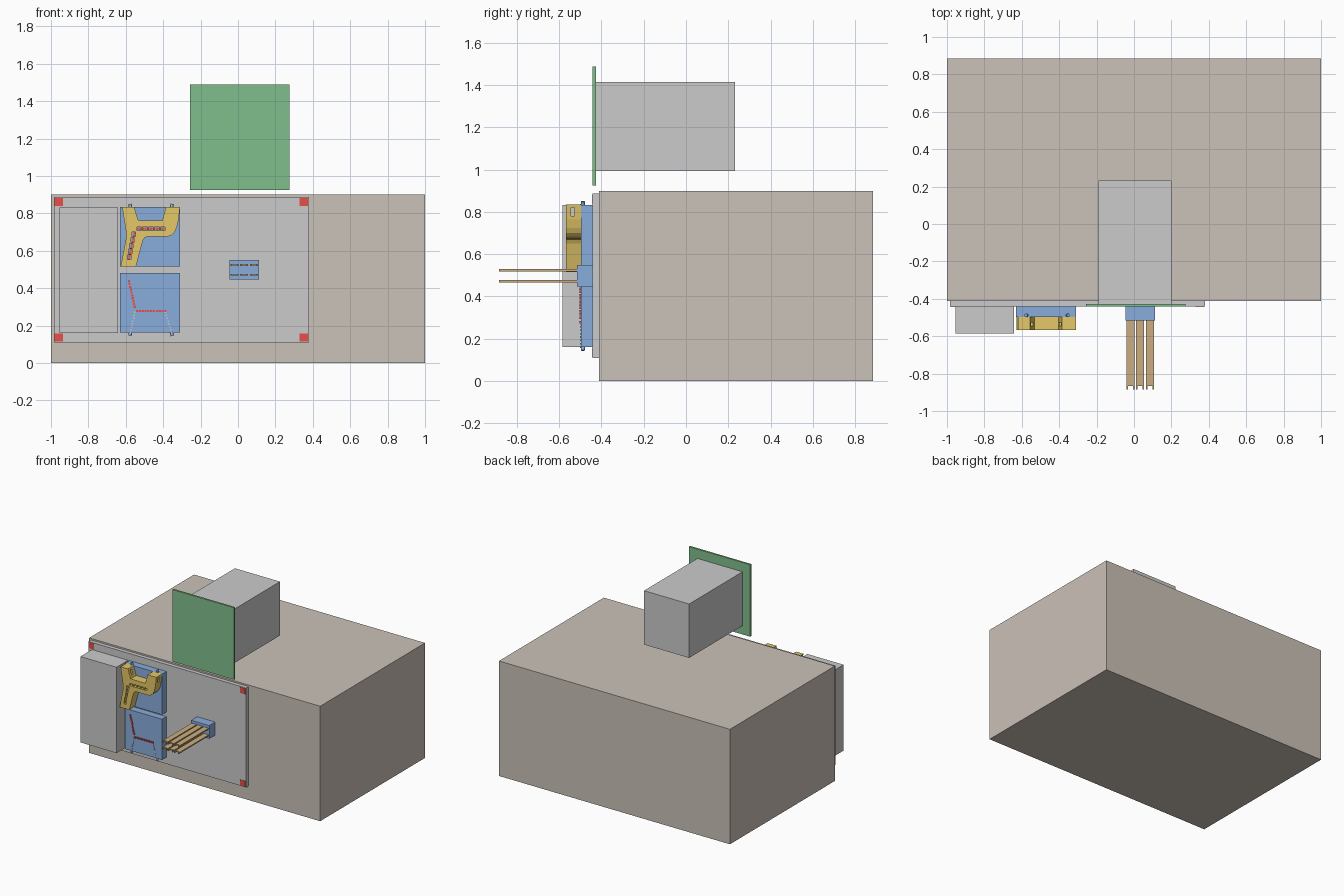
import bpy, bmesh
from mathutils import Vector

if "Cube" in bpy.data.objects:
    bpy.data.objects.remove(bpy.data.objects["Cube"])


def material(name, rgb):
    m = bpy.data.materials.new(name)
    m.diffuse_color = (*rgb, 1)
    m.use_nodes = True
    m.node_tree.nodes["Principled BSDF"].inputs["Base Color"].default_value = m.diffuse_color
    return m


BEIGE = material("beige", (0.60, 0.54, 0.48))
BLUE = material("blue", (0.25, 0.42, 0.72))
YELLOW = material("yellow", (0.78, 0.58, 0.14))
RED = material("red", (0.80, 0.08, 0.07))
GREEN = material("green", (0.22, 0.52, 0.27))
TAN = material("tan", (0.60, 0.42, 0.22))
WHITE = material("white", (0.8, 0.8, 0.8))


def finish(name, bm, mat=None):
    bmesh.ops.recalc_face_normals(bm, faces=bm.faces)
    me = bpy.data.meshes.new(name)
    bm.to_mesh(me)
    bm.free()
    ob = bpy.data.objects.new(name, me)
    bpy.context.collection.objects.link(ob)
    if mat:
        me.materials.append(mat)
    return ob


def add_box(bm, x, y, z):
    vs = bmesh.ops.create_cube(bm, size=1)["verts"]
    for v in vs:
        v.co = Vector([(r[0] + r[1]) / 2 + c * (r[1] - r[0]) for r, c in zip((x, y, z), v.co)])


def boxes(name, items, mat=None):
    bm = bmesh.new()
    for it in items:
        add_box(bm, *it)
    return finish(name, bm, mat)


def points(a, b, n):
    a, b = Vector(a), Vector(b)
    return [a.lerp(b, i / (n - 1)) for i in range(n)]


def cubes_at(name, pts, r, y, mat):
    return boxes(name, [((p.x - r, p.x + r), y, (p.y - r, p.y + r)) for p in pts], mat)


# Main body, front board and its corner pads
boxes("body", [((-1, 1), (-0.412, 0.885), (0, 0.9))], BEIGE)
boxes("front_board", [((-0.985, 0.38), (-0.442, -0.412), (0.11, 0.888))])
boxes("corner_pads", [((x, x + 0.044), (-0.445, -0.44), (z, z + 0.044))
                      for x in (-0.98, 0.33) for z in (0.114, 0.838)], RED)
boxes("side_box", [((-0.955, -0.642), (-0.585, -0.442), (0.16, 0.832))])

# Green plate with the housing behind it
boxes("upper_plate", [((-0.257, 0.275), (-0.442, -0.427), (0.925, 1.488))], GREEN)
boxes("upper_housing", [((-0.19, 0.2), (-0.427, 0.233), (0.993, 1.415))])

# Socket and six long forked prongs
boxes("socket", [((-0.045, 0.112), (-0.515, -0.442), (0.447, 0.55))], BLUE)
prongs = []
for x in (-0.041, 0.011, 0.064):
    for z in (0.472, 0.524):
        prongs.append(((x, x + 0.043), (-0.865, -0.51), (z - 0.005, z + 0.005)))
        for t in (x, x + 0.035):
            prongs.append(((t, t + 0.008), (-0.885, -0.86), (z - 0.005, z + 0.005)))
boxes("prongs", prongs, TAN)

# Two mirrored blue blocks with pin rows, slanted rods and beads
MID = 0.4975
ROW_SLANT = points((-0.583, 0.437), (-0.552, 0.30), 10)
ROW_FLAT = points((-0.54, 0.278), (-0.388, 0.278), 11)
RODS = [((-0.552, 0.272), (-0.578, 0.145)), ((-0.388, 0.272), (-0.351, 0.145))]
for label, up in (("lower", False), ("upper", True)):
    def flip(p):
        return Vector((p[0], 2 * MID - p[1] if up else p[1]))
    z = sorted((flip((0, 0.162)).y, flip((0, 0.48)).y))
    boxes(label + "_block", [((-0.63, -0.31), (-0.497, -0.442), z)], BLUE)
    cubes_at(label + "_pins", [flip(p) for p in ROW_SLANT + ROW_FLAT], 0.006, (-0.503, -0.49), RED)
    bm = bmesh.new()
    beads = []
    for a, b in RODS:
        a, b = flip(a), flip(b)
        p, q = Vector((a.x, -0.488, a.y)), Vector((b.x, -0.488, b.y))
        d = q - p
        mat = d.to_track_quat('Z', 'Y').to_matrix().to_4x4()
        mat.translation = (p + q) / 2
        bmesh.ops.create_cone(bm, cap_ends=True, segments=12, radius1=0.009,
                              radius2=0.009, depth=d.length, matrix=mat)
        beads += points(a, b, 9)[:-1]
    finish(label + "_rods", bm, BLUE)
    cubes_at(label + "_beads", beads, 0.004, (-0.501, -0.492), WHITE)

# Yellow bracket extruded from its front outline
OUTLINE = [(-0.62, 0.835), (-0.556, 0.835), (-0.533, 0.763), (-0.405, 0.763), (-0.385, 0.835),
           (-0.31, 0.835), (-0.318, 0.765), (-0.327, 0.725), (-0.338, 0.70), (-0.355, 0.683),
           (-0.38, 0.675), (-0.485, 0.675), (-0.50, 0.669), (-0.51, 0.65), (-0.545, 0.517),
           (-0.627, 0.517), (-0.60, 0.66), (-0.60, 0.71)]
bm = bmesh.new()
face = bm.faces.new([bm.verts.new((x, -0.497, z)) for x, z in OUTLINE])
ext = bmesh.ops.extrude_face_region(bm, geom=[face], use_keep_orig=True)
for v in ext["geom"]:
    if isinstance(v, bmesh.types.BMVert):
        v.co.y = -0.567
bracket = finish("bracket", bm, YELLOW)

# Pin windows and side slots cut through the bracket
holes = [((p.x - 0.013, p.x + 0.013), (-0.6, -0.49), (p.y - 0.009, p.y + 0.009))
         for p in points((-0.528, 0.717), (-0.402, 0.717), 5)]
holes += [((p.x - 0.009, p.x + 0.009), (-0.6, -0.49), (p.y - 0.013, p.y + 0.013))
          for p in points((-0.582, 0.565), (-0.558, 0.688), 5)]
holes.append(((-0.7, -0.25), (-0.545, -0.527), (0.782, 0.82)))
cutter = boxes("bracket_cutter", holes)
mod = bracket.modifiers.new("windows", 'BOOLEAN')
mod.operation = 'DIFFERENCE'
mod.solver = 'EXACT'
mod.object = cutter
cutter.hide_render = True
cutter.hide_viewport = True
